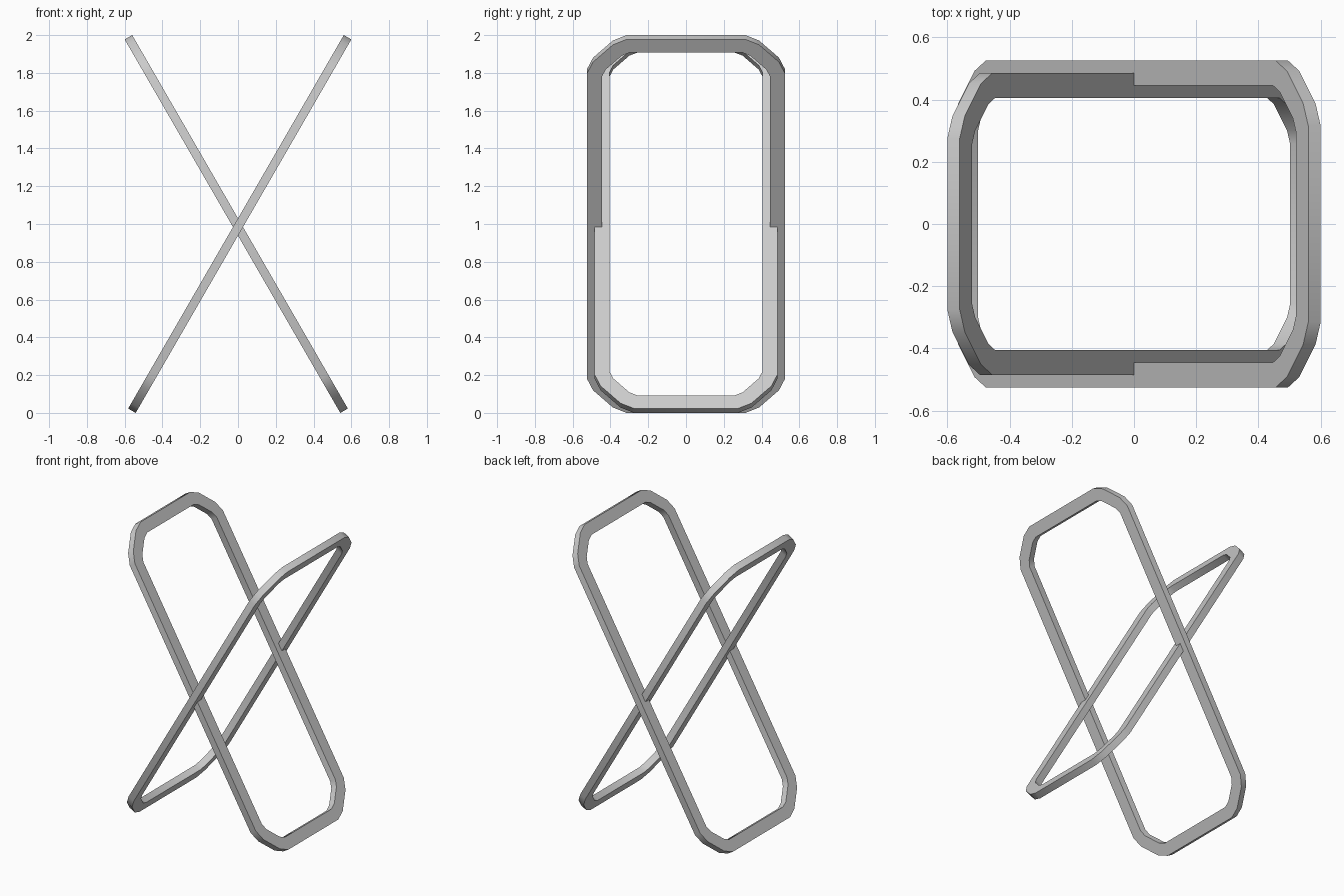
import bpy, bmesh, math
from mathutils import Vector, Matrix

cube = bpy.data.objects.get("Cube")
if cube:
    bpy.data.objects.remove(cube, do_unlink=True)

# Frame proportions: bar width, bar thickness, reach above and below the pivot
WIDTH, THICK = 0.08, 0.046
REACH_UP, REACH_DOWN = 1.16, 1.123
PIVOT_Z = 0.984
TILT = math.radians(30)
# Rounded corner, measured inwards from the two outer sides
CORNER = [(0, 0.21), (0.033, 0.138), (0.138, 0.033), (0.21, 0)]

grey = bpy.data.materials.new("plain grey")
grey.use_nodes = True
colour = (0.6, 0.6, 0.6, 1)
grey.diffuse_color = colour
grey.node_tree.nodes["Principled BSDF"].inputs["Base Color"].default_value = colour


def outline(half):
    """Counter-clockwise rounded rectangle in (y, z)."""
    pts = []
    for sy, sz in ((1, 1), (-1, 1), (-1, -1), (1, -1)):
        reach = REACH_UP if sz > 0 else REACH_DOWN
        corner = CORNER if sy * sz > 0 else CORNER[::-1]
        pts += [Vector((sy * (half - a), sz * (reach - b))) for a, b in corner]
    return pts


def inset(pts, dist):
    """Move every side inwards by dist, with mitred corners."""
    result = []
    for i, p in enumerate(pts):
        d1 = (p - pts[i - 1]).normalized()
        d2 = (pts[(i + 1) % len(pts)] - p).normalized()
        n1, n2 = Vector((-d1.y, d1.x)), Vector((-d2.y, d2.x))
        result.append(p + (n1 + n2) * dist / (1 + n1.dot(n2)))
    return result


def make_frame(name, half, tilt):
    outer = outline(half)
    inner = inset(outer, WIDTH)
    bm = bmesh.new()
    # Four loops around the rectangular bar section
    section = [(outer, THICK / 2), (inner, THICK / 2),
               (inner, -THICK / 2), (outer, -THICK / 2)]
    loops = [[bm.verts.new((x, p.x, p.y)) for p in pts] for pts, x in section]
    count = len(outer)
    for k in range(4):
        a, b = loops[k], loops[(k + 1) % 4]
        for i in range(count):
            j = (i + 1) % count
            bm.faces.new((a[i], a[j], b[j], b[i]))
    bmesh.ops.recalc_face_normals(bm, faces=bm.faces)
    # Lean the frame about the pivot
    bm.transform(Matrix.Translation((0, 0, PIVOT_Z)) @ Matrix.Rotation(tilt, 4, 'Y'))
    mesh = bpy.data.meshes.new(name)
    bm.to_mesh(mesh)
    bm.free()
    mesh.materials.append(grey)
    obj = bpy.data.objects.new(name, mesh)
    bpy.context.collection.objects.link(obj)
    bpy.ops.object.select_all(action='DESELECT')
    obj.select_set(True)
    bpy.context.view_layer.objects.active = obj
    bpy.ops.object.shade_smooth_by_angle(angle=math.radians(35))


# Two crossed leg frames, one slightly wider than the other
make_frame("outer_leg_frame", 0.525, TILT)
make_frame("inner_leg_frame", 0.485, -TILT)
